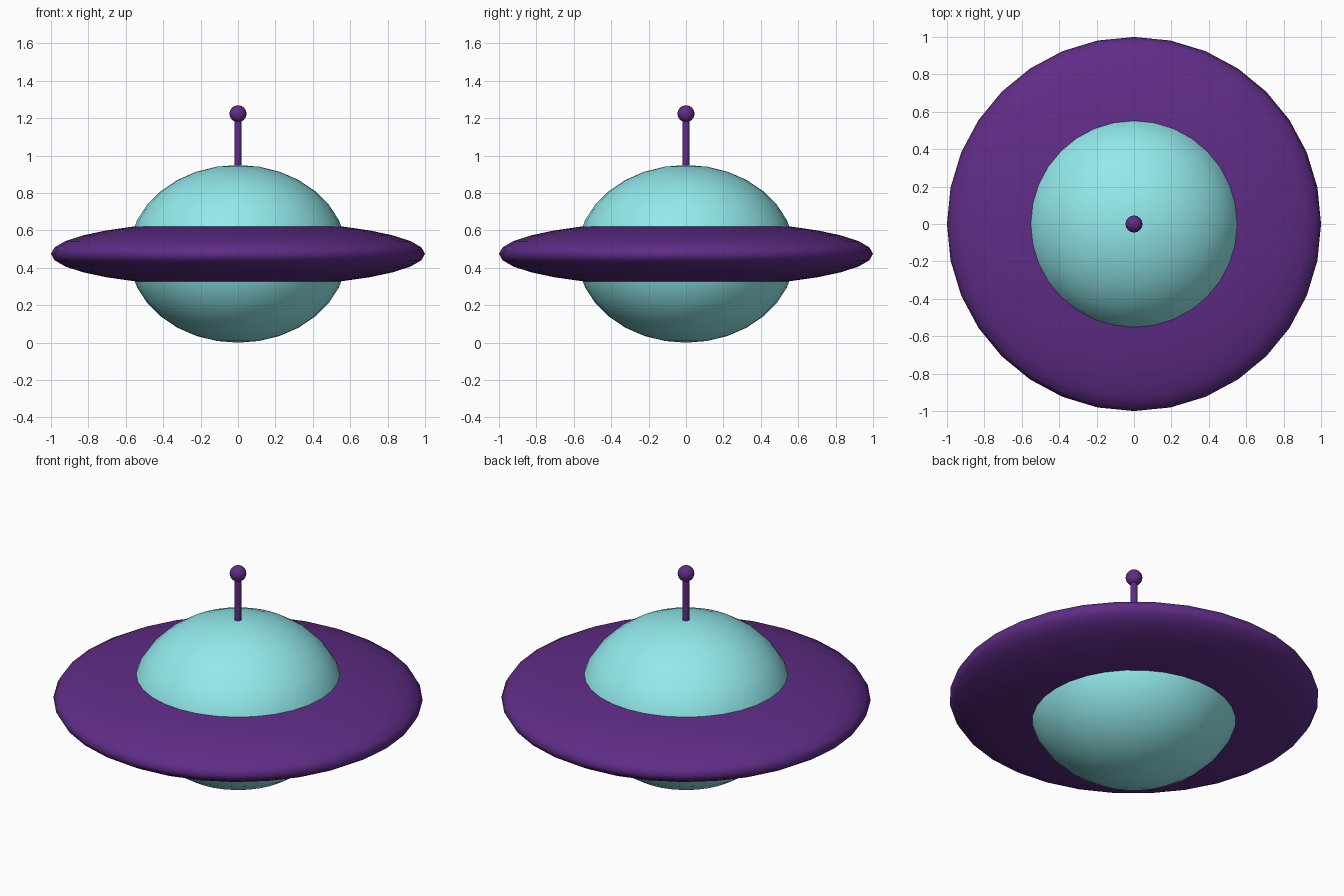
import bpy

if "Cube" in bpy.data.objects:
    bpy.data.objects.remove(bpy.data.objects["Cube"])

MID = 0.475  # height of the saucer's widest plane


def material(name, rgb):
    m = bpy.data.materials.new(name)
    m.diffuse_color = (*rgb, 1)
    m.use_nodes = True
    m.node_tree.nodes["Principled BSDF"].inputs["Base Color"].default_value = m.diffuse_color
    return m


purple = material("purple", (0.115, 0.025, 0.24))
aqua = material("aqua", (0.29, 0.82, 0.84))


def finish(name, mat, angle):
    ob = bpy.context.object
    ob.name = name
    ob.data.materials.append(mat)
    bpy.ops.object.transform_apply(location=False, rotation=False, scale=True)
    bpy.ops.object.shade_smooth_by_angle(angle=angle)


def ellipsoid(name, mat, z, rx, rz, segments=32, rings=16):
    bpy.ops.mesh.primitive_uv_sphere_add(segments=segments, ring_count=rings,
                                         radius=1, location=(0, 0, z))
    bpy.context.object.scale = (rx, rx, rz)
    finish(name, mat, 1.4)


# Flat saucer rim and the rounded cabin passing through it
ellipsoid("saucer_disc", purple, MID, 1.0, 0.176)
ellipsoid("cabin_dome", aqua, MID, 0.583, 0.475)

# Antenna rod with ball tip
ROD_BOTTOM, ROD_TOP = 0.92, 1.22
bpy.ops.mesh.primitive_cylinder_add(vertices=16, radius=0.019,
                                    depth=ROD_TOP - ROD_BOTTOM,
                                    location=(0, 0, (ROD_TOP + ROD_BOTTOM) / 2))
finish("antenna_rod", purple, 0.6)
ellipsoid("antenna_ball", purple, 1.224, 0.045, 0.045)
